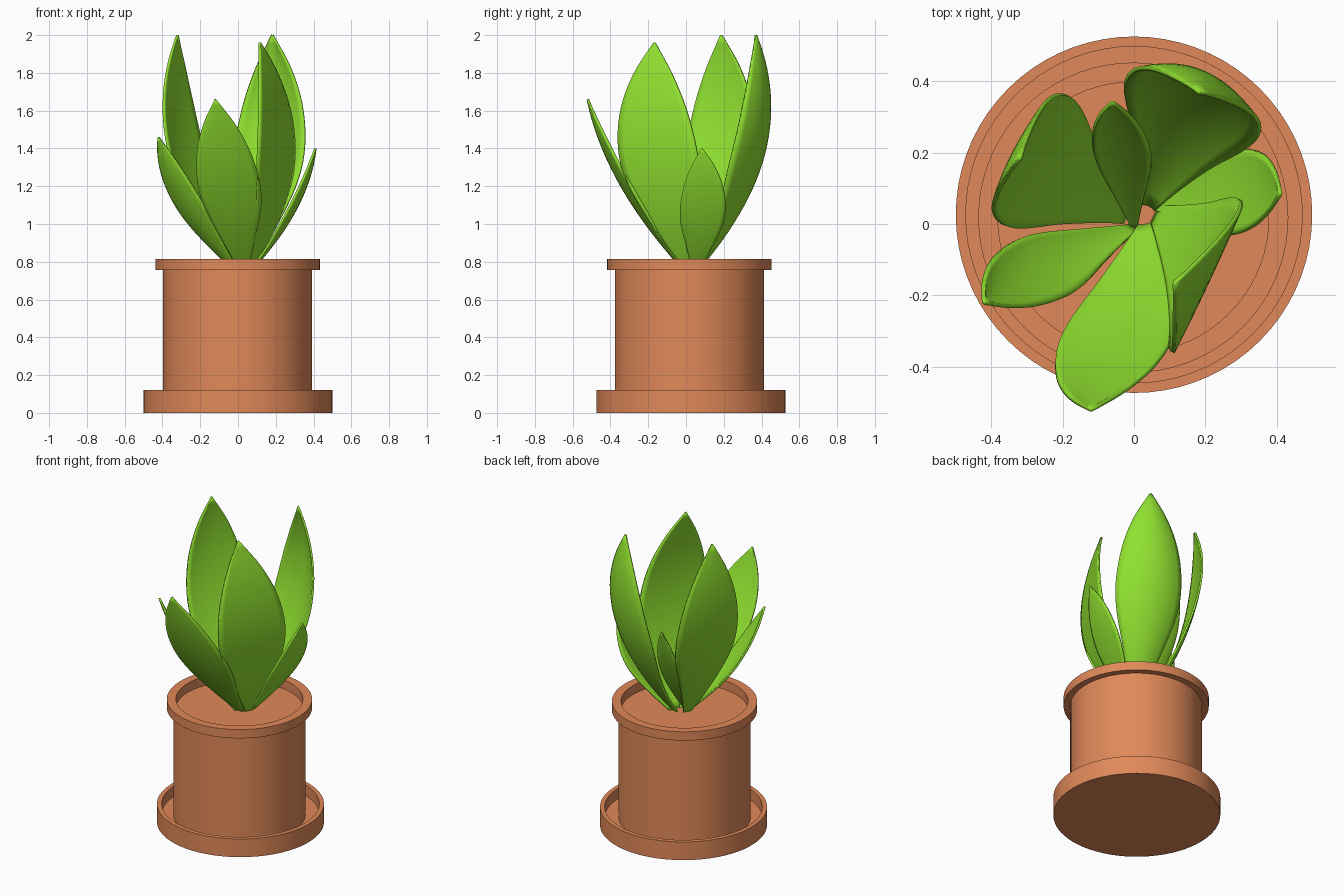
import bpy, math
from mathutils import Vector

if "Cube" in bpy.data.objects:
    bpy.data.objects.remove(bpy.data.objects["Cube"])


def material(name, color):
    m = bpy.data.materials.new(name)
    m.diffuse_color = (*color, 1)
    m.use_nodes = True
    m.node_tree.nodes["Principled BSDF"].inputs["Base Color"].default_value = m.diffuse_color
    return m


clay = material("clay", (0.75, 0.25, 0.10))
green = material("leaf_green", (0.28, 0.75, 0.03))


def add(name, verts, faces, mat, loc=(0, 0, 0)):
    me = bpy.data.meshes.new(name)
    me.from_pydata(verts, [], faces)
    me.materials.append(mat)
    ob = bpy.data.objects.new(name, me)
    ob.location = loc
    bpy.context.collection.objects.link(ob)
    bpy.ops.object.select_all(action='DESELECT')
    ob.select_set(True)
    bpy.context.view_layer.objects.active = ob
    bpy.ops.object.shade_smooth_by_angle(angle=math.radians(40))
    return ob


def lathe(name, profile, loc, n=72):
    """Spin an (r, z) profile, ordered bottom to top outside; caps both ends."""
    verts, faces = [], []
    for r, z in profile:
        for i in range(n):
            a = 2 * math.pi * i / n
            verts.append((r * math.cos(a), r * math.sin(a), z))
    for k in range(len(profile) - 1):
        for i in range(n):
            j = (i + 1) % n
            faces.append((k * n + i, k * n + j, (k + 1) * n + j, (k + 1) * n + i))
    last = (len(profile) - 1) * n
    faces.append(tuple(reversed(range(n))))
    faces.append(tuple(range(last, last + n)))
    return add(name, verts, faces, clay, loc)


# Saucer, pot with rim, soil
lathe("saucer", [(0.5, 0), (0.5, 0.12), (0.472, 0.12), (0.472, 0.05)], (0, 0.026, 0))
lathe("pot", [(0.395, 0.045), (0.395, 0.757), (0.435, 0.757), (0.435, 0.815),
              (0.38, 0.815), (0.38, 0.755)], (-0.002, 0.018, 0))

# Leaf half-width along its length
WIDTH = [(0, .10), (.2, .55), (.38, .91), (.52, 1), (.7, .85), (.86, .5), (1, .02)]
TM = 0.52


def width(t):
    for i in range(len(WIDTH) - 1):
        (t0, a), (t1, b) = WIDTH[i], WIDTH[i + 1]
        if t <= t1:
            def slope(k):
                lo, hi = max(k - 1, 0), min(k + 1, len(WIDTH) - 1)
                return (WIDTH[hi][1] - WIDTH[lo][1]) / (WIDTH[hi][0] - WIDTH[lo][0])
            h = t1 - t0
            u = (t - t0) / h
            return ((2*u**3 - 3*u*u + 1) * a + (u**3 - 2*u*u + u) * h * slope(i)
                    + (3*u*u - 2*u**3) * b + (u**3 - u*u) * h * slope(i + 1))
    return WIDTH[-1][1]


def leaf(name, base, mid, left, right, tip, top, rows=28, cols=12):
    """Blade through base, mid and tip; left/right are its edges at the widest point."""
    z0 = 0.745
    b, m, e = Vector((*base, z0)), Vector((*mid, z0 + TM * (top - z0))), Vector((*tip, top))
    lf, rt = Vector((*left, m.z)), Vector((*right, m.z))
    half, cup = (rt - lf) / 2, (lf + rt) / 2 - m
    verts, faces = [], []
    for i in range(rows + 1):
        t = i / rows
        c = (b * ((t - TM) * (t - 1) / TM) + m * (t * (t - 1) / (TM * (TM - 1)))
             + e * (t * (t - TM) / (1 - TM)))
        w = width(t)
        for j in range(cols + 1):
            s = 2 * j / cols - 1
            verts.append(c + half * (s * w) + cup * (s * s * w))
    n = cols + 1
    for i in range(rows):
        for j in range(cols):
            a = i * n + j
            faces.append((a, a + 1, a + n + 1, a + n))
    ob = add(name, verts, faces, green)
    sol = ob.modifiers.new("thickness", 'SOLIDIFY')
    sol.thickness = 0.012
    sol.offset = 0
    return ob


# Leaves: base, middle, left edge, right edge, tip, tip height
leaf("leaf_front", (.03, .0), (-.055, -.345), (-.215, -.35), (.115, -.30), (-.12, -.52), 1.66)
leaf("leaf_front_right", (.06, .03), (.205, -.15), (.105, -.355), (.30, .06), (.115, -.165), 1.96)
leaf("leaf_right", (.06, .05), (.30, .085), (.27, -.03), (.31, .21), (.41, .085), 1.40)
leaf("leaf_back_right", (.04, .05), (.18, .395), (.35, .25), (-.02, .41), (.18, .37), 2.0)
leaf("leaf_back", (.0, -.01), (-.04, .22), (.045, .20), (-.115, .21), (-.06, .34), 1.41)
leaf("leaf_back_left", (-.02, .02), (-.295, .18), (-.185, .36), (-.37, .0), (-.32, .185), 2.0)
leaf("leaf_left", (.0, -.01), (-.285, -.135), (-.34, -.05), (-.19, -.20), (-.42, -.22), 1.46)
